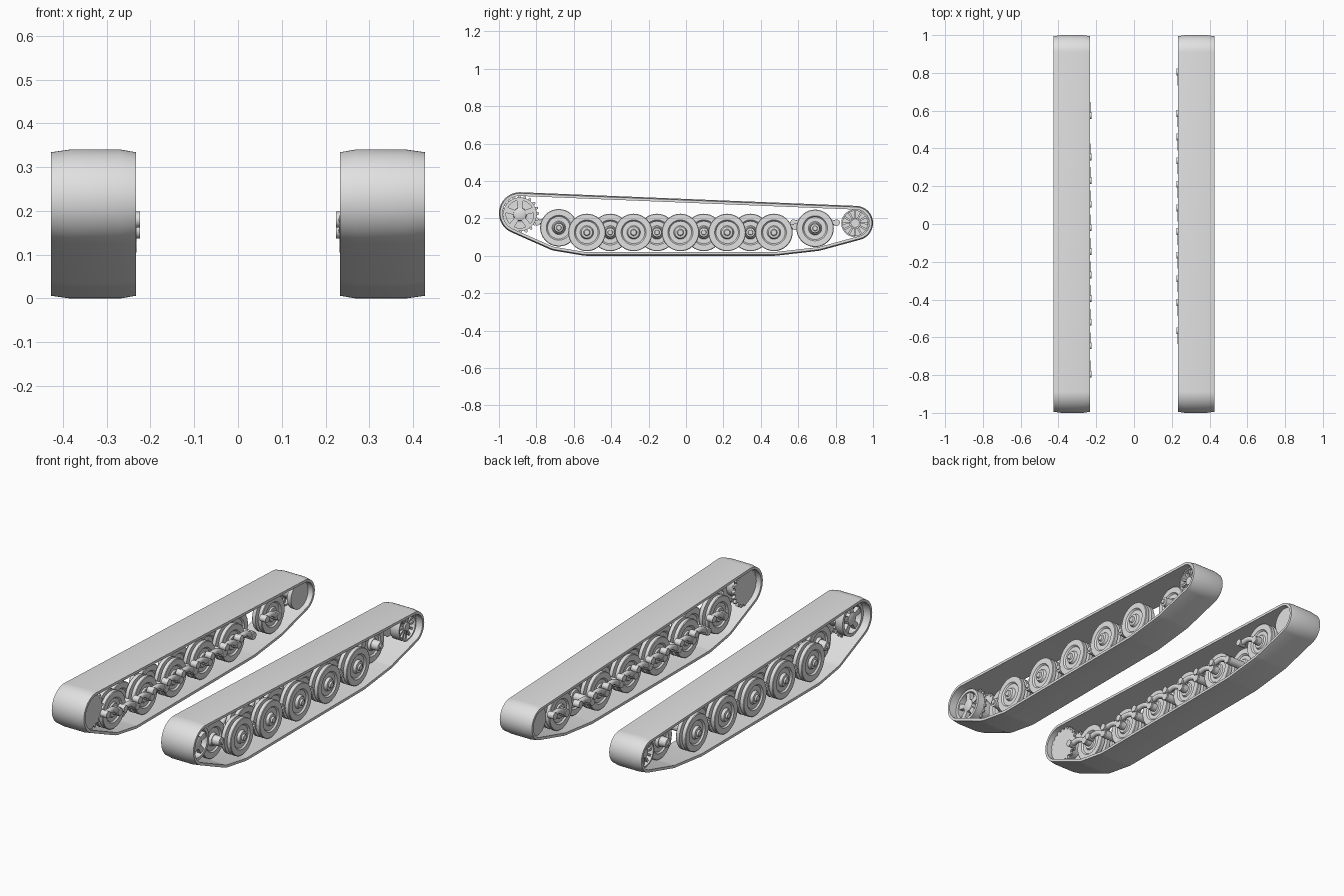
import bpy, bmesh, math
from math import sin, cos, pi
from mathutils import Vector
from mathutils.geometry import convex_hull_2d

if "Cube" in bpy.data.objects:
    bpy.data.objects.remove(bpy.data.objects["Cube"])

metal = bpy.data.materials.new("light_grey")
metal.use_nodes = True
GREY = (0.75, 0.75, 0.75, 1)
metal.diffuse_color = GREY
metal.node_tree.nodes["Principled BSDF"].inputs["Base Color"].default_value = GREY


def finish(name, bm):
    """Turn a bmesh into a smooth object with sharp edges kept."""
    bmesh.ops.recalc_face_normals(bm, faces=bm.faces[:])
    mesh = bpy.data.meshes.new(name)
    bm.to_mesh(mesh)
    bm.free()
    mesh.materials.append(metal)
    mesh.shade_smooth()
    mesh.set_sharp_from_angle(angle=math.radians(32))
    obj = bpy.data.objects.new(name, mesh)
    bpy.context.collection.objects.link(obj)
    return obj


def bridge(bm, rings, closed):
    """Join rings of vertices with quads."""
    pairs = list(zip(rings, rings[1:]))
    if closed:
        pairs.append((rings[-1], rings[0]))
    for a, b in pairs:
        n = len(a)
        for i in range(n):
            j = (i + 1) % n
            bm.faces.new((a[i], a[j], b[j], b[i]))


def lathe(bm, side, y, z, profile, closed=False, n=36):
    """Revolve (x, radius) points around an axle running along x."""
    rings = [[bm.verts.new((side * x, y + r * cos(2 * pi * i / n), z + r * sin(2 * pi * i / n)))
              for i in range(n)] for x, r in profile]
    bridge(bm, rings, closed)
    if not closed:
        bm.faces.new(rings[0])
        bm.faces.new(rings[-1])


def cylinder(bm, side, y, z, x0, x1, r, n=24):
    lathe(bm, side, y, z, [(x0, r), (x1, r)], n=n)


def ring(bm, side, y, z, x0, x1, r0, r1):
    lathe(bm, side, y, z, [(x0, r0), (x0, r1), (x1, r1), (x1, r0)], closed=True)


def spokes(bm, side, y, z, x0, x1, r0, r1, w0, w1, count):
    """Tapered radial bars."""
    for k in range(count):
        a = pi / 2 + 2 * pi * k / count
        out, across = Vector((0, cos(a), sin(a))), Vector((0, -sin(a), cos(a)))
        outline = [out * r0 - across * w0, out * r1 - across * w1,
                   out * r1 + across * w1, out * r0 + across * w0]
        rings = [[bm.verts.new(p + Vector((side * x, y, z))) for p in outline] for x in (x0, x1)]
        bridge(bm, rings, False)
        bm.faces.new(rings[0])
        bm.faces.new(rings[1])


def gear(bm, side, y, z, x0, x1, root, tip, teeth):
    """Flat toothed disc."""
    rings = []
    for x in (x0, x1):
        loop = []
        for i in range(teeth * 4):
            a = 2 * pi * i / (teeth * 4)
            r = tip if i % 4 < 2 else root
            loop.append(bm.verts.new((side * x, y + r * cos(a), z + r * sin(a))))
        rings.append(loop)
    bridge(bm, rings, False)
    bm.faces.new(rings[0])
    bm.faces.new(rings[1])


# Circles the track wraps around: y, z, radius
WRAP = [(-.888, .228, .112), (-.68, .15, .125), (-.53, .125, .125),
        (.47, .125, .125), (.69, .147, .122), (.908, .175, .092)]
# Track section: x, offset from the outer surface
SECTION = [(.233, -.006), (.268, 0), (.385, 0), (.427, -.006), (.427, -.02), (.233, -.02)]


def track(side, label):
    n = 64
    samples = [(c, 2 * pi * i / n) for c in WRAP for i in range(n)]

    def point(s, off):
        (y, z, r), a = s
        return y + (r + off) * cos(a), z + (r + off) * sin(a)

    hull = convex_hull_2d([Vector(point(s, 0)) for s in samples])
    bm = bmesh.new()
    rings = [[bm.verts.new((side * x, *point(samples[i], off))) for i in hull]
             for x, off in SECTION]
    bridge(bm, rings, True)
    finish(label + "_track_belt", bm)


# Double road wheel, with a groove between its discs and a raised hub
WHEEL = [(0, .035), (.008, .04), (.008, .06), (0, .067), (0, .097), (.003, .1),
         (.022, .1), (.022, .05), (.038, .05), (.038, .1), (.057, .1), (.06, .097),
         (.06, .067), (.052, .06), (.052, .036), (.066, .03), (.068, .018), (.076, .014)]


def road_wheel(side, label, y, z, x, hub_end):
    bm = bmesh.new()
    lathe(bm, side, y, z, [(x + dx, r) for dx, r in WHEEL])
    cylinder(bm, side, y, z, .24, x + .01, .022)
    if hub_end:
        lathe(bm, side, y, z, [(x + .05, .028), (hub_end - .008, .024),
                               (hub_end - .006, .014), (hub_end, .012)], n=24)
    finish(label + "_road_wheel", bm)


def swing_arm(side, label, y, z):
    """Bent tube from the wheel hub to its pivot; it leads or trails by side."""
    end = y + side * .115
    curve = bpy.data.curves.new(label + "_swing_arm", 'CURVE')
    curve.dimensions = '3D'
    curve.bevel_depth = .015
    curve.bevel_resolution = 3
    curve.use_fill_caps = True
    curve.resolution_u = 6
    spline = curve.splines.new('BEZIER')
    path = [(.25, y, z), (.246, y + side * .055, z + .03), (.244, end, z + .03)]
    spline.bezier_points.add(len(path) - 1)
    for bp, (px, py, pz) in zip(spline.bezier_points, path):
        bp.co = (side * px, py, pz)
        bp.handle_left_type = bp.handle_right_type = 'AUTO'
    curve.materials.append(metal)
    obj = bpy.data.objects.new(curve.name, curve)
    bpy.context.collection.objects.link(obj)
    bm = bmesh.new()
    cylinder(bm, side, end, z + .03, .224, .262, .018)
    cylinder(bm, side, y, z, .232, .268, .02)
    finish(label + "_arm_pivots", bm)


def sprocket(side, label):
    y, z = -.888, .222
    bm = bmesh.new()
    gear(bm, side, y, z, .262, .278, .088, .103, 20)
    gear(bm, side, y, z, .335, .343, .088, .103, 20)
    ring(bm, side, y, z, .343, .385, .074, .09)
    spokes(bm, side, y, z, .355, .378, .02, .08, .012, .016, 5)
    lathe(bm, side, y, z, [(.27, .06), (.34, .06), (.345, .036), (.38, .034), (.386, .022)])
    finish(label + "_drive_sprocket", bm)


def idler(side, label):
    y, z = .904, .174
    bm = bmesh.new()
    cylinder(bm, side, y, z, .262, .285, .074, 36)
    cylinder(bm, side, y, z, .28, .36, .03)
    ring(bm, side, y, z, .335, .39, .066, .074)
    spokes(bm, side, y, z, .35, .38, .015, .07, .004, .006, 12)
    cylinder(bm, side, y, z, .345, .388, .022)
    finish(label + "_idler_wheel", bm)


for side, label in ((1, "left"), (-1, "right")):
    track(side, label)
    sprocket(side, label)
    idler(side, label)
    outer = [(-.53 + .25 * i, .125) for i in range(5)]
    inner = [(-.405 + .25 * i, .125) for i in range(4)] + [(-.68, .15), (.69, .147)]
    for y, z in outer:
        road_wheel(side, label + "_outer", y, z, .337, None)
        swing_arm(side, label, y, z)
    for y, z in inner:
        road_wheel(side, label + "_inner", y, z, .27, .385)
        swing_arm(side, label, y, z)
